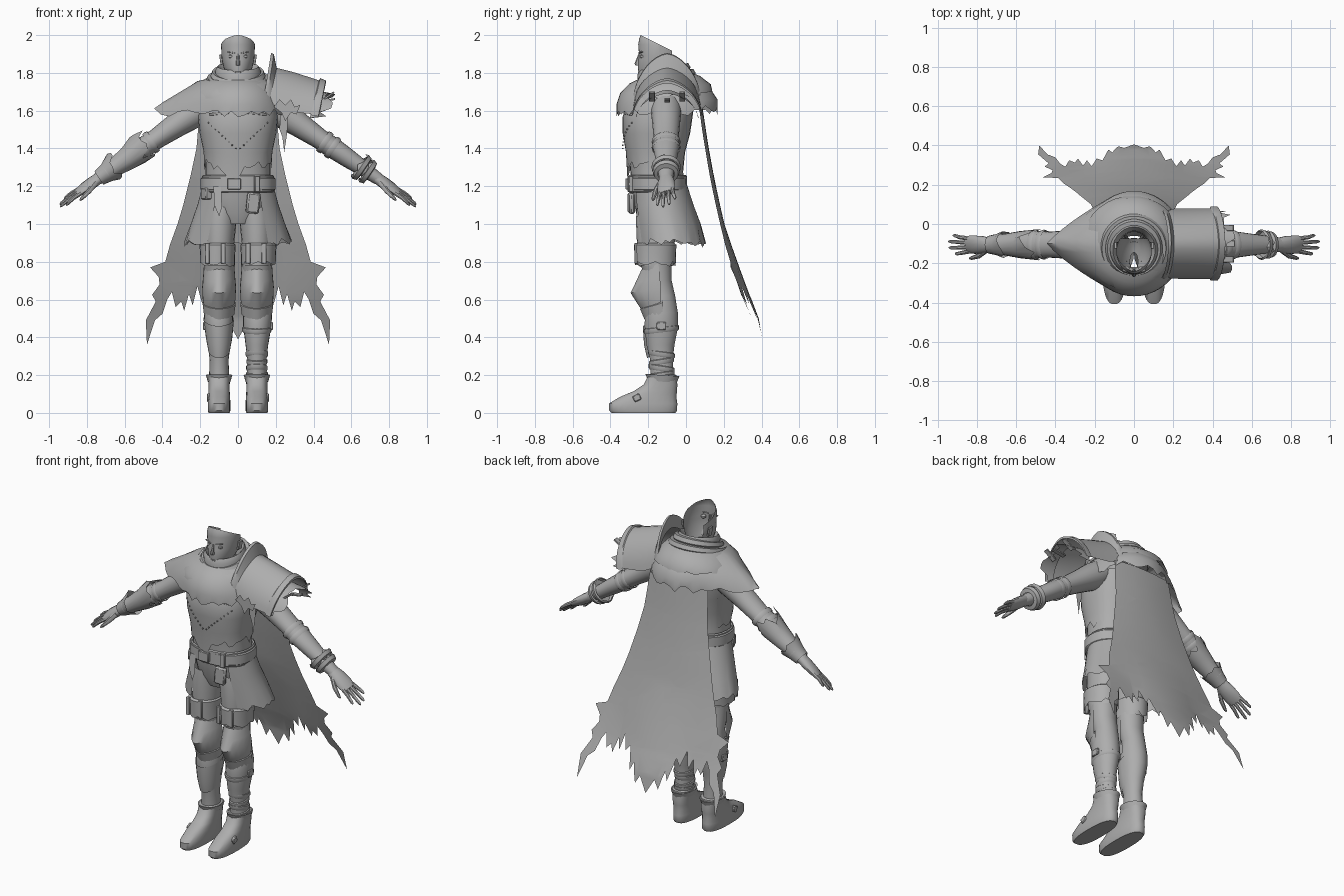
import bpy, bmesh, math, random
from mathutils import Vector, Matrix

random.seed(4)
GREY = bpy.data.materials.new("worn grey")
GREY.diffuse_color = (0.42, 0.42, 0.42, 1)


def finish(bm, name, matrix=None):
    if matrix:
        bm.transform(matrix)
    bmesh.ops.recalc_face_normals(bm, faces=bm.faces[:])
    me = bpy.data.meshes.new(name)
    bm.to_mesh(me)
    bm.free()
    me.materials.append(GREY)
    ob = bpy.data.objects.new(name, me)
    bpy.context.collection.objects.link(ob)
    return ob


def loft(name, rings, n=20, a0=0, a1=360, power=2, tilt=0, jag=0, cap=True, shape=None, matrix=None, cut=None):
    """Skin elliptical rings (z, cx, cy, rx, ry); an arc under 360 leaves the form open."""
    bm = bmesh.new()
    closed = a1 - a0 >= 360
    rows = []
    cnt = n if closed else n + 1
    for k, (z, cx, cy, rx, ry) in enumerate(rings):
        row = []
        for i in range(cnt):
            a = math.radians(a0 + (a1 - a0) * i / n)
            c, s = math.cos(a), math.sin(a)
            x = cx + rx * math.copysign(abs(c) ** (2 / power), c)
            y = cy + ry * math.copysign(abs(s) ** (2 / power), s)
            zz = z + tilt * s
            if k == 0 and jag:
                zz += random.uniform(-jag, jag) * (1 if i % 3 else 1.6)
            co = Vector((x, y, zz))
            row.append(bm.verts.new(shape(co, k) if shape else co))
        rows.append(row)
    for p, q in zip(rows, rows[1:]):
        for i in range(n):
            j = (i + 1) % cnt
            bm.faces.new((p[i], p[j], q[j], q[i]))
    if cap and closed:
        bm.faces.new(rows[0])
        bm.faces.new(rows[-1])
    for co, no in cut or []:
        bmesh.ops.bisect_plane(bm, geom=bm.verts[:] + bm.edges[:] + bm.faces[:],
                               plane_co=co, plane_no=no, clear_outer=True)
    return finish(bm, name, matrix)


def sheet(name, outline, to3d, cuts=(), ucuts=()):
    """Fill a flat (u, v) outline, slice it at the given u and v values and bend it into place."""
    bm = bmesh.new()
    f = bm.faces.new([bm.verts.new((u, 0, v)) for u, v in outline])
    f.normal_update()
    bmesh.ops.triangulate(bm, faces=[f], ngon_method='EAR_CLIP')
    for co, no in [((0, 0, v), (0, 0, 1)) for v in cuts] + [((u, 0, 0), (1, 0, 0)) for u in ucuts]:
        bmesh.ops.bisect_plane(bm, geom=bm.verts[:] + bm.edges[:] + bm.faces[:], plane_co=co, plane_no=no)
    for w in bm.verts:
        w.co = to3d(w.co.x, w.co.z)
    return finish(bm, name)


def block(name, loc, size, rot=(0, 0, 0), bev=0.15):
    bm = bmesh.new()
    bmesh.ops.create_cube(bm, size=1)
    bmesh.ops.scale(bm, vec=size, verts=bm.verts[:])
    bmesh.ops.bevel(bm, geom=bm.edges[:], offset=min(size) * bev, segments=1, affect='EDGES')
    m = Matrix.Translation(loc)
    for ax, r in zip('XYZ', rot):
        m = m @ Matrix.Rotation(math.radians(r), 4, ax)
    return finish(bm, name, m)


def interp(pts, t):
    for (a, b), (c, d) in zip(pts, pts[1:]):
        if t <= c:
            return b + (d - b) * max(0, (t - a) / (c - a))
    return pts[-1][1]


# Face shell, open at the back
loft("face", [(1.745, 0, -.19, .02, .045), (1.76, 0, -.17, .036, .076), (1.79, 0, -.155, .058, .096),
              (1.83, 0, -.145, .077, .109), (1.87, 0, -.14, .085, .113), (1.89, 0, -.14, .087, .108),
              (1.95, 0, -.14, .09, .113), (1.98, 0, -.14, .08, .108), (2.0, 0, -.14, .058, .1)],
     n=32, cap=False, cut=[((0, -.24, 2.0), (0, .5, 1)), ((0, -.075, 1.9), (0, 1, 0))])
loft("nose", [(1.84, 0, -.25, .011, .018), (1.85, 0, -.25, .012, .022), (1.9, 0, -.244, .006, .008)], n=8)
block("lips", (0, -.25, 1.803), (.03, .008, .008))
for s in (-1, 1):
    block("brow", (s * .037, -.24, 1.908), (.045, .012, .006), (0, s * -10, s * 20))
    loft("eye", [(1.875, s * .037, -.228, .005, .006), (1.882, s * .037, -.228, .014, .014),
                 (1.892, s * .037, -.228, .014, .014), (1.899, s * .037, -.228, .005, .006)], n=12)
    block("ear", (s * .09, -.11, 1.87), (.012, .035, .055), (0, s * 8, 0))
loft("neck", [(1.68, 0, -.14, .065, .07), (1.77, 0, -.15, .05, .06)], cap=False)

# Torso, vest and stitching
torso = [(1.18, 0, -.15, .175, .14), (1.28, 0, -.155, .172, .14), (1.38, 0, -.155, .175, .15),
         (1.48, 0, -.15, .195, .172), (1.57, 0, -.14, .205, .175), (1.63, 0, -.125, .2, .168)]
loft("torso", torso, n=28, power=2.3, cap=False)
loft("vest", [(1.31, 0, -.16, .18, .15), (1.38, 0, -.16, .182, .158), (1.48, 0, -.155, .203, .18),
              (1.57, 0, -.145, .212, .19), (1.63, 0, -.13, .2, .18)], n=28, a0=150, a1=390, power=2.3,
     jag=.025, shape=lambda c, k: c - Vector((0, 0, .06 * max(0, 1 - abs(c.x) / .12))) if k == 0 else c)
for s in (-1, 1):
    for i in range(9):
        x = .012 + .018 * i
        y = -.15 - .186 * (1 - (x / .21) ** 2.3) ** (1 / 2.3)
        block("stitch", (s * x, y, 1.40 + .017 * i), (.007, .008, .007))
    block("chest_fold", (s * .1, -.305, 1.585), (.11, .02, .014), (0, s * 5, s * 18))

# Belts, buckle and pouches
for z, h, r in ((1.212, .035, .192), (1.178, .012, .186), (1.247, .012, .184)):
    loft("belt", [(z - h, 0, -.15, r, .148), (z - h + .006, 0, -.15, r + .006, .154),
                  (z + h - .006, 0, -.15, r + .006, .154), (z + h, 0, -.15, r, .148)], n=28, power=2.3, cap=False)
block("buckle", (-.02, -.31, 1.212), (.07, .02, .06))
block("belt_loop", (.1, -.295, 1.212), (.03, .025, .085), (0, 0, 14))
block("pouch", (.08, -.29, 1.11), (.07, .03, .11), (0, 6, 10), .3)
sheet("belt_tail", [(-.13, 1.2), (-.09, 1.2), (-.085, 1.09), (-.1, 1.04), (-.125, 1.1)],
      lambda u, v: Vector((u, -.295 - (1.2 - v) * .12, v)))
block("side_pouch", (-.165, -.22, 1.16), (.04, .07, .06), (0, 0, 25))

# Ragged split skirt and trousers
loft("skirt", [(.90, 0, -.08, .283, .185), (1.0, 0, -.10, .25, .178), (1.1, 0, -.125, .215, .165),
               (1.24, 0, -.15, .178, .145)], n=44, a0=-55, a1=235, jag=.016)
loft("hips", [(1.0, 0, -.15, .1, .09), (1.06, 0, -.15, .155, .115), (1.14, 0, -.15, .17, .13),
              (1.19, 0, -.15, .172, .14)], n=24, cap=False)
for s in (-1, 1):
    cx = s * .1
    loft("thigh", [(.78, cx, -.16, .075, .095), (.9, cx, -.16, .08, .1), (1.02, cx * .95, -.155, .088, .11),
                   (1.09, cx * .85, -.15, .085, .11)], cap=False)
    loft("trouser_cuff", [(.79, cx * 1.08, -.163, .092, .108), (.83, cx * 1.08, -.163, .092, .11),
                          (.89, cx * 1.08, -.163, .096, .112), (.9, cx * 1.08, -.163, .082, .1)], n=24, jag=.012, cap=False)
    for dx in (-.055, .03):
        block("cuff_strap", (cx * 1.08 + dx, -.265, .845), (.025, .016, .11))
    # Lower legs and boots
    loft("lower_leg", [(.17, cx, -.125, .054, .064), (.28, cx, -.13, .05, .06), (.36, cx, -.135, .06, .075),
                       (.46, cx * 1.02, -.13, .075, .09), (.53, cx * 1.04, -.13, .077, .088),
                       (.62, cx * 1.02, -.125, .068, .068), (.7, cx, -.145, .074, .07), (.8, cx, -.16, .078, .085)],
         n=22, cap=False)
    loft("boot", [(0, cx, -.225, .056, .17), (.012, cx, -.227, .06, .181), (.05, cx, -.227, .06, .182),
                  (.085, cx, -.2, .058, .15), (.115, cx, -.162, .056, .115), (.15, cx, -.135, .056, .09),
                  (.2, cx, -.125, .06, .074), (.205, cx, -.125, .05, .06)], n=26, power=2.5)
    block("boot_strap", (cx + s * .05, -.26, .08), (.03, .04, .035), (25, 0, 0))
    loft("boot_collar", [(.165, cx, -.125, .06, .076), (.2, cx, -.125, .07, .09), (.195, cx, -.125, .055, .065)],
         n=16, tilt=-.006, cap=False)
    # Pointed knee guard
    loft("knee_guard", [(.56, cx, -.14, .08, .085), (.60, cx, -.14, .087, .112), (.665, cx, -.14, .09, .153),
                        (.72, cx, -.145, .085, .122), (.79, cx, -.15, .08, .085)], n=12, a0=175, a1=365,
         power=1.6, tilt=.03)
    loft("knee_lame", [(.525, cx, -.135, .081, .085), (.58, cx, -.135, .088, .108), (.59, cx, -.135, .082, .09)],
         n=12, a0=170, a1=370, power=1.7, tilt=.03)
    block("calf_buckle", (cx + s * .075, -.13, .46), (.02, .05, .04))
# Greave on one shin, wraps on the other
loft("greave", [(.33, -.1, -.135, .057, .071), (.4, -.1, -.135, .07, .087), (.5, -.102, -.133, .081, .096)],
     n=14, a0=170, a1=370, power=1.9, tilt=.04)
for i, z in enumerate((.2, .235, .27, .31, .44)):
    r = interp([(.2, .053), (.28, .05), (.36, .061), (.46, .076)], z)
    loft("leg_wrap", [(z - .014, .1, -.13, r, r * 1.2), (z - .006, .1, -.13, r + .005, r * 1.2 + .006),
                      (z + .012, .1, -.13, r + .005, r * 1.2 + .006), (z + .016, .1, -.13, r, r * 1.2)],
         tilt=.01 * (-1) ** i, cap=False)

# Arms and hands, drawn along a local axis that runs down from each shoulder
for s in (-1, 1):
    d = Vector((s * .745, 0, -.51)).normalized()
    ya = Vector((0, 1, 0))
    nrm = Vector((s * .51, 0, .745)).normalized()
    M = Matrix((ya, nrm, d)).transposed().to_4x4()
    M.translation = Vector((s * .2, -.105, 1.61))
    loft("arm", [(-.03, 0, 0, .08, .08), (.04, 0, 0, .08, .08), (.15, 0, 0, .073, .066), (.28, 0, 0, .066, .054),
                 (.36, 0, 0, .07, .056), (.46, 0, 0, .058, .05), (.6, 0, 0, .042, .038), (.66, 0, 0, .036, .032)],
         matrix=M, cap=False)
    for z in (.3, .35):
        loft("arm_band", [(z, 0, 0, .073, .06), (z + .012, 0, 0, .077, .064), (z + .03, 0, 0, .072, .06)],
             n=16, cap=False, matrix=M)
    if s < 0:  # long torn bracer
        loft("bracer", [(.37, 0, .008, .08, .08), (.46, 0, 0, .069, .064), (.56, 0, 0, .054, .048), (.6, 0, 0, .056, .05)],
             n=18, jag=.035, cap=False, matrix=M)
        loft("wrist_cuff", [(.54, 0, .006, .068, .075), (.6, 0, 0, .055, .052), (.65, 0, 0, .046, .042)],
             n=16, jag=.02, cap=False, matrix=M)
    else:      # ringed cuff
        for z, r in ((.535, .07), (.575, .064)):
            loft("wrist_cuff", [(z, 0, 0, r, r), (z + .01, 0, 0, r + .008, r + .008),
                                (z + .032, 0, 0, r, r), (z + .036, 0, 0, .045, .04)], n=18, jag=.008, cap=False, matrix=M)
    H = M @ Matrix.Rotation(math.radians(20), 4, 'Z')
    loft("palm", [(.64, 0, 0, .035, .03), (.69, 0, 0, .046, .03), (.75, 0, 0, .05, .025), (.79, 0, 0, .045, .015)],
         n=14, matrix=H)
    for i, (end, sp) in enumerate(((.875, -.05), (.905, -.018), (.9, .016), (.865, .048))):
        b = -.034 + .0225 * i
        loft("finger", [(.765, b, 0, .012, .013), (.82, (b + sp) / 2, .003, .011, .011),
                        (end - .012, sp, -.002, .009, .008), (end, sp, -.004, .004, .004)], n=8, matrix=H)
    loft("thumb", [(.675, -.03, 0, .016, .017), (.73, -.062, -.006, .014, .014), (.785, -.077, -.012, .01, .01),
                   (.8, -.079, -.013, .004, .004)], n=8, matrix=H)


# Layered shawl drawn out to a point over one shoulder
def drape(c, k):
    if c.x < 0:
        pull = (.74, .62, .42, .3, 0)[k]
        c.x *= 1 + pull * max(0, 1 - abs(c.y + .1) / .22)
    return c


loft("shawl", [(1.595, 0, -.1, .255, .268), (1.645, 0, -.1, .245, .268), (1.705, 0, -.11, .212, .238),
               (1.755, 0, -.12, .168, .18), (1.775, 0, -.13, .12, .13)], n=44, jag=.018, tilt=.012, cap=False, shape=drape)
loft("shawl_fold", [(1.675, -.01, -.1, .255, .243), (1.715, -.01, -.105, .235, .236), (1.76, 0, -.115, .185, .187),
                    (1.785, 0, -.13, .12, .13)], n=36, jag=.01, tilt=.025, cap=False)
for z, r, t in ((1.755, .165, .045), (1.785, .138, .045)):
    loft("cowl_roll", [(z - .03, 0, -.125, r - .01, r), (z, 0, -.125, r + .008, r + .012), (z + .022, 0, -.125, r - .002, r),
                       (z + .02, 0, -.125, r - .025, r - .02)], n=30, tilt=t, cap=False)
loft("collar", [(1.76, 0, -.13, .115, .125), (1.81, 0, -.13, .122, .128), (1.835, 0, -.13, .108, .115),
                (1.80, 0, -.13, .085, .095), (1.74, 0, -.13, .08, .09)], n=28, tilt=.022, cap=False)


# Pauldron: peaked plates swept outwards; each station is (x at foot, x at top, foot z, top z, half width)
def arch(name, stations, n=18, jag=0):
    bm = bmesh.new()
    rows = []
    for k, (xf, xt, zf, zt, w) in enumerate(stations):
        row = []
        for i in range(n + 1):
            t = -1 + 2 * i / n
            h = 1 - abs(t) ** 1.65
            x = xf + (xt - xf) * h + (random.uniform(-jag, jag) if k == len(stations) - 1 else 0)
            row.append(bm.verts.new((x, -.1 + w * math.sin(t * 1.35) / math.sin(1.35), zf + (zt - zf) * h)))
        rows.append(row)
    for p, q in zip(rows, rows[1:]):
        for i in range(n):
            bm.faces.new((p[i], p[i + 1], q[i + 1], q[i]))
    finish(bm, name)


arch("pauldron", [(.15, .19, 1.65, 1.83, .175), (.25, .29, 1.6, 1.805, .18), (.36, .40, 1.585, 1.77, .18), (.42, .46, 1.58, 1.75, .18)])
arch("pauldron_rim", [(.14, .18, 1.66, 1.82, .165), (.135, .175, 1.66, 1.905, .183), (.15, .19, 1.65, 1.9, .185),
                      (.165, .205, 1.65, 1.825, .177)])
arch("pauldron_edge", [(.385, .43, 1.585, 1.763, .182), (.39, .435, 1.575, 1.772, .188), (.425, .465, 1.57, 1.76, .188), (.43, .465, 1.58, 1.745, .18)])
arch("torn_lining", [(.38, .41, 1.56, 1.71, .165), (.45, .49, 1.57, 1.69, .165)], jag=.03)
for k, y in enumerate((-.18, -.1, -.02)):
    block("torn_spike", (.475, y, 1.675 - .02 * (k % 2)), (.08, .03, .01), (0, -35 + 25 * (k % 2), 0))
# Torn crest and strips hanging at the front of the pauldron
sheet("torn_crest", [(.19, 1.62), (.22, 1.66), (.25, 1.63), (.28, 1.66), (.3, 1.62), (.33, 1.63), (.31, 1.58),
                     (.28, 1.59), (.25, 1.545), (.23, 1.59)], lambda u, v: Vector((u, -.295, v)))
sheet("torn_strip", [(.225, 1.6), (.265, 1.6), (.26, 1.48), (.245, 1.38), (.235, 1.46), (.22, 1.5)],
      lambda u, v: Vector((u, -.2, v)))

# Tattered cape with a long tail at each side and in the middle
side = [(.2, 1.64), (.22, 1.4), (.25, 1.26), (.29, 1.1), (.32, 1.0), (.36, .89), (.385, .8), (.465, .77), (.42, .72),
        (.415, .68), (.455, .625), (.435, .59), (.488, .49), (.482, .36), (.44, .49), (.4, .525), (.375, .6), (.35, .64),
        (.33, .56), (.3, .59), (.285, .54), (.26, .63), (.24, .57), (.215, .67), (.19, .58), (.16, .62), (.13, .49),
        (.11, .54), (.08, .43), (.05, .48)]
outline = side + [(0, .39)] + [(-x, z) for x, z in reversed(side)]
curve = [(.36, .40), (.5, .35), (.62, .305), (.75, .268), (.89, .23), (1.07, .187), (1.24, .15), (1.42, .117), (1.6, .09), (1.7, .075)]


def hang(u, v):
    y = interp(curve, v) - .04 * (u / .3) ** 2 * min(1, max(0, v - .5))
    return Vector((u, y + .035 * max(0, 1 - (u / .25) ** 2) * min(1, max(0, (1.0 - v) / .4)) * (1 if v > .5 else max(0, (v - .3) / .2)), v))


sheet("cape", outline, hang, [.5 + .1 * i for i in range(12)], [-.25, -.17, -.08, 0, .08, .17, .25])

# Smooth shading with crisp edges
bpy.ops.object.select_all(action='SELECT')
bpy.context.view_layer.objects.active = bpy.context.scene.objects[0]
bpy.ops.object.shade_smooth_by_angle(angle=math.radians(40))
